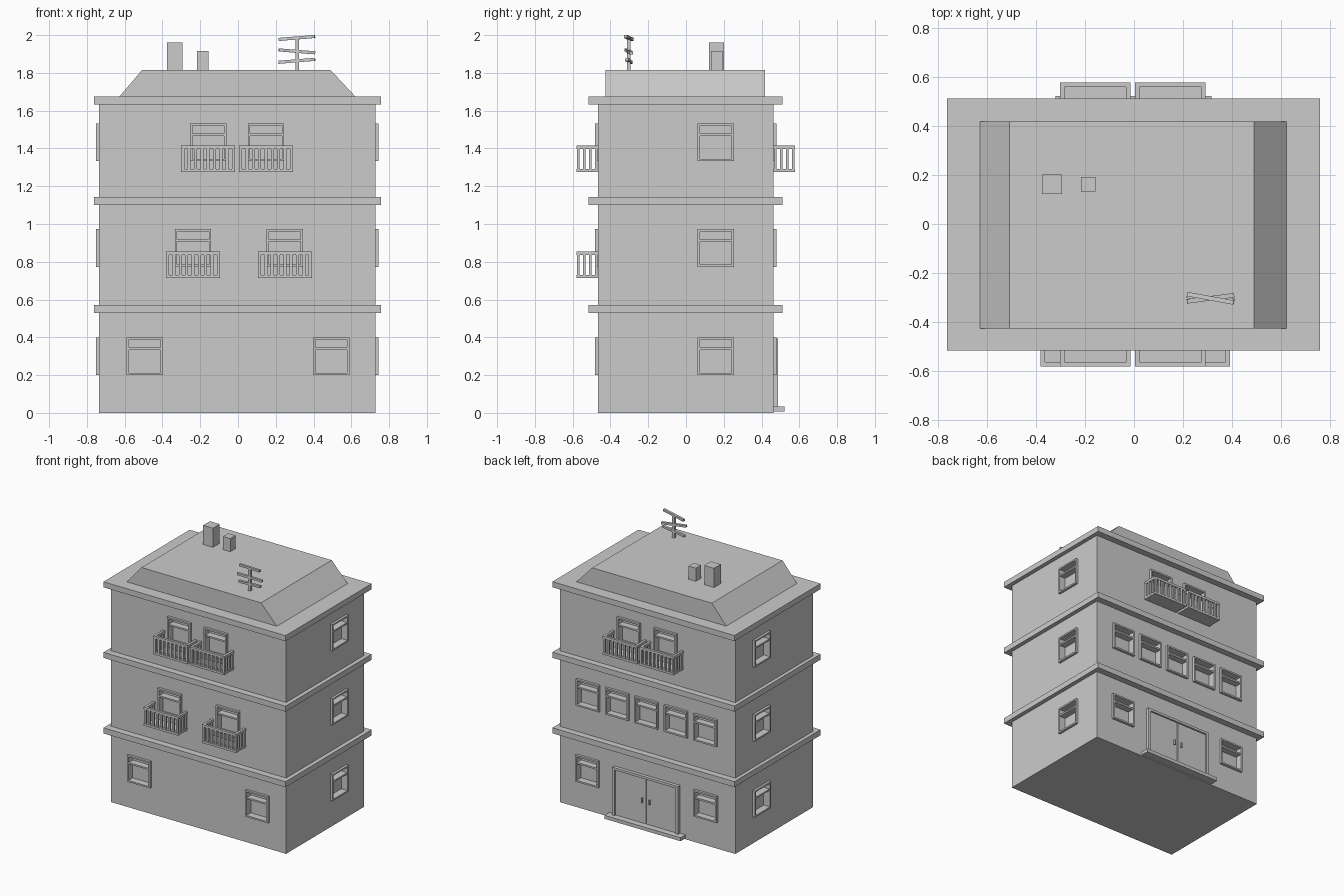
import bpy, bmesh, math
from mathutils import Matrix, Vector

if "Cube" in bpy.data.objects:
    bpy.data.objects.remove(bpy.data.objects["Cube"])

stone = bpy.data.materials.new("plain grey")
stone.diffuse_color = (0.6, 0.6, 0.6, 1)
stone.use_nodes = True
stone.node_tree.nodes["Principled BSDF"].inputs["Base Color"].default_value = stone.diffuse_color


def make(name, boxes, mat=Matrix()):
    """One mesh from boxes given as (x0, x1, y0, y1, z0, z1)."""
    bm = bmesh.new()
    for x0, x1, y0, y1, z0, z1 in boxes:
        m = Matrix.Translation(((x0 + x1) / 2, (y0 + y1) / 2, (z0 + z1) / 2)) \
            @ Matrix.Diagonal((abs(x1 - x0), abs(y1 - y0), abs(z1 - z0), 1))
        bmesh.ops.create_cube(bm, size=1, matrix=mat @ m)
    return finish(name, bm)


def finish(name, bm):
    me = bpy.data.meshes.new(name)
    bm.to_mesh(me)
    bm.free()
    me.materials.append(stone)
    ob = bpy.data.objects.new(name, me)
    bpy.context.collection.objects.link(ob)
    return ob


# Each side: local frame with x along the wall, -y outward, origin on the wall
def side(angle, dist):
    return Matrix.Rotation(angle, 4, 'Z') @ Matrix.Translation((0, -dist, 0))


FRONT, BACK = side(0, 0.465), side(math.pi, 0.462)
RIGHT, LEFT = side(math.pi / 2, 0.727), side(-math.pi / 2, 0.735)
FLOORS = (0.2, 0.773, 1.333)
W, H, OUT, DEEP = 0.096, 0.2, 0.018, 0.035

# Walls
walls = make("walls", [(-0.735, 0.727, -0.465, 0.462, 0, 1.66)])

# Where the windows sit: (side, position along wall, sill height)
spots = []
for z in FLOORS:
    spots += [(RIGHT, 0.158, z), (LEFT, -0.158, z)]
for u in (-0.493, 0.493):
    spots += [(FRONT, u, FLOORS[0]), (BACK, u, FLOORS[0])]
spots += [(FRONT, u, FLOORS[1]) for u in (-0.238, 0.248)]
spots += [(BACK, 0.245 * i, FLOORS[1]) for i in range(-2, 3)]
spots += [(FRONT, u, FLOORS[2]) for u in (-0.158, 0.148)]
spots += [(BACK, u, FLOORS[2]) for u in (-0.148, 0.158)]

# Window openings cut out of the walls
bm = bmesh.new()
for mat, u, z in spots:
    m = Matrix.Translation((u, 0, z + H / 2)) @ Matrix.Diagonal((2 * W - 0.022, 2 * DEEP, H - 0.022, 1))
    bmesh.ops.create_cube(bm, size=1, matrix=mat @ m)
cutter = finish("window_cutter", bm)
cutter.hide_render = True
mod = walls.modifiers.new("openings", 'BOOLEAN')
mod.operation, mod.solver, mod.object = 'DIFFERENCE', 'EXACT', cutter
bpy.context.view_layer.objects.active = walls
bpy.ops.object.modifier_apply(modifier=mod.name)
bpy.data.objects.remove(cutter)

# Window frames: outer border and transom bar
for mat, u, z in spots:
    t = 0.012
    make("window_frame", [
        (u - W, u - W + t, -OUT, 0.005, z, z + H),
        (u + W - t, u + W, -OUT, 0.005, z, z + H),
        (u - W + t, u + W - t, -OUT, 0.005, z, z + t),
        (u - W + t, u + W - t, -OUT, 0.005, z + H - t, z + H),
        (u - W + t, u + W - t, -OUT + 0.004, DEEP, z + 0.134, z + 0.146)], mat)


# Balconies: slab, rails and balusters
def balcony(mat, u, z):
    hw, d, t, h = 0.143, 0.115, 0.018, 0.14
    boxes = [(u - hw, u + hw, -d, 0, z, z + 0.016),
             (u - hw, u + hw, -d, -d + t, z + h - 0.018, z + h)]
    for s in (-1, 1):
        a, b = sorted((u + s * hw, u + s * (hw - t)))
        boxes.append((a, b, -d + t, 0, z + h - 0.018, z + h))
        for k in range(1, 4):
            y = -d + t / 2 + k * 0.032
            boxes.append((a + 0.002, b - 0.002, y - 0.007, y + 0.007, z + 0.016, z + h - 0.018))
    for k in range(9):
        x = u - hw + 0.009 + k * (2 * hw - 0.018) / 8
        boxes.append((x - 0.008, x + 0.008, -d + 0.002, -d + t - 0.002, z + 0.016, z + h - 0.018))
    make("balcony", boxes, mat)


for u in (-0.238, 0.248):
    balcony(FRONT, u, 0.715)
for u in (-0.158, 0.148):
    balcony(FRONT, u, 1.275)
    balcony(BACK, -u, 1.275)

# Cornice bands
for z0, z1 in ((0.53, 0.572), (1.10, 1.142), (1.632, 1.674)):
    make("cornice", [(-0.762, 0.758, -0.516, 0.511, z0, z1)])

# Roof: trapezoid profile pulled from front to back
bm = bmesh.new()
profile = [(-0.632, 1.67), (0.626, 1.67), (0.49, 1.815), (-0.508, 1.815)]
face = bm.faces.new([bm.verts.new((x, -0.425, z)) for x, z in profile])
ext = bmesh.ops.extrude_face_region(bm, geom=[face])
bmesh.ops.translate(bm, vec=(0, 0.843, 0), verts=[v for v in ext["geom"] if isinstance(v, bmesh.types.BMVert)])
bmesh.ops.recalc_face_normals(bm, faces=bm.faces)
finish("roof", bm)

# Chimneys
make("large_chimney", [(-0.376, -0.294, 0.122, 0.202, 1.80, 1.96)])
make("small_chimney", [(-0.216, -0.156, 0.132, 0.192, 1.80, 1.915)])

# Double door with frame, leaves, handles and step
make("door_frame", [(-0.275, -0.255, -0.025, 0, 0.03, 0.395),
                    (0.255, 0.275, -0.025, 0, 0.03, 0.395),
                    (-0.255, 0.255, -0.025, 0, 0.377, 0.395)], BACK)
for s in (-1, 1):
    make("door_leaf", [(s * 0.003, s * 0.255, -0.012, 0, 0.03, 0.377)], BACK)
    make("door_handle", [(s * 0.026, s * 0.036, -0.026, -0.01, 0.19, 0.225)], BACK)
make("door_step", [(-0.315, 0.32, -0.06, 0, 0.008, 0.034)], BACK)

# Aerial: mast and three tilted crossbars
make("aerial_mast", [(0.304, 0.322, -0.313, -0.295, 1.80, 1.99)])
for z, tilt, turn in ((1.985, 0.08, -0.18), (1.914, -0.08, 0.13), (1.864, 0.08, -0.1)):
    mat = Matrix.Translation(Vector((0.312, -0.303, z))) @ Matrix.Rotation(turn, 4, 'Z') \
        @ Matrix.Rotation(-tilt, 4, 'Y')
    make("aerial_bar", [(-0.097, 0.097, -0.009, 0.009, -0.008, 0.008)], mat)
